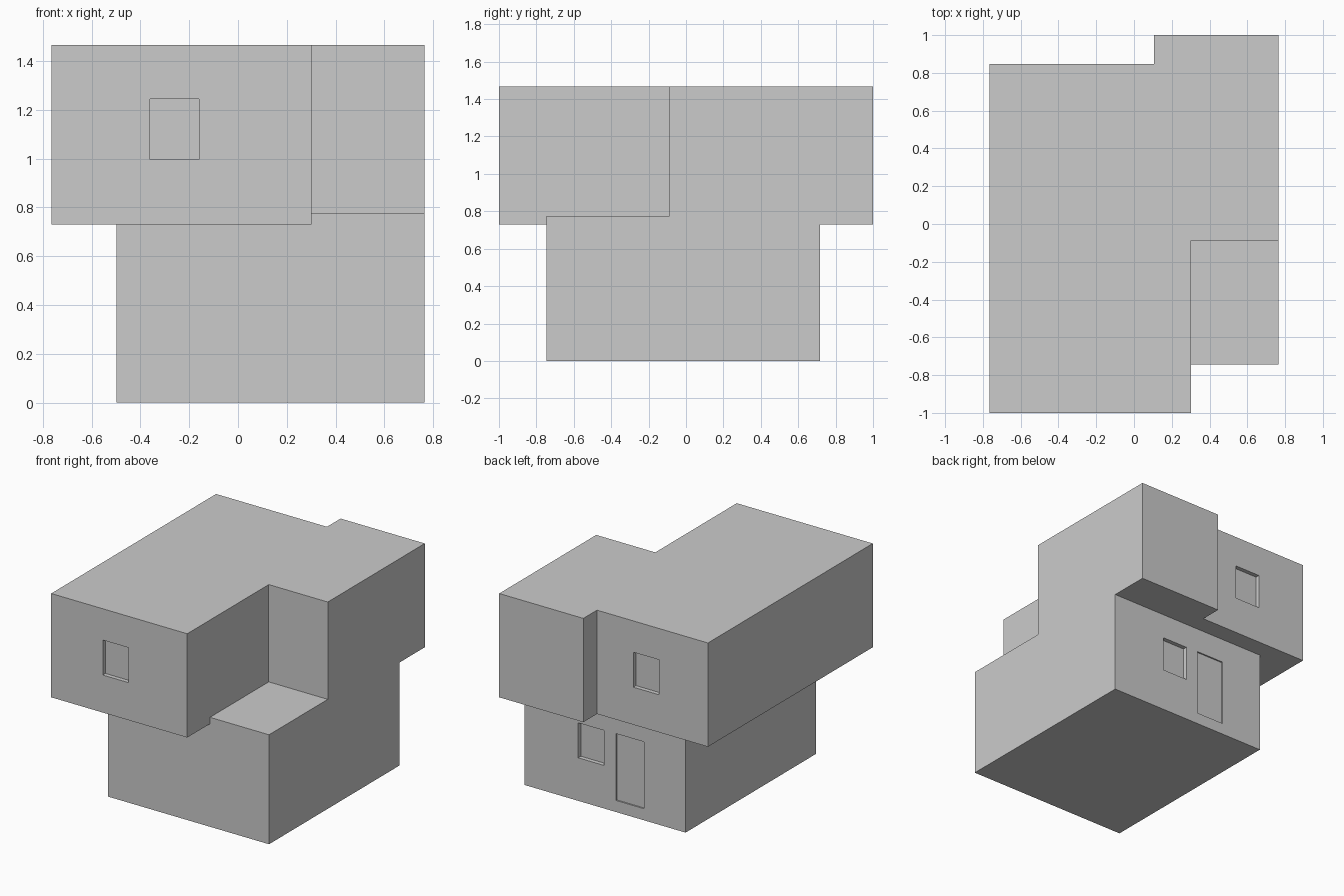
import bpy, bmesh

if "Cube" in bpy.data.objects:
    bpy.data.objects.remove(bpy.data.objects["Cube"])


def prism(name, outline, z0, z1):
    """Extrude a counter-clockwise plan outline from z0 to z1."""
    bm = bmesh.new()
    base = bm.faces.new([bm.verts.new((x, y, z0)) for x, y in outline])
    top = bmesh.ops.extrude_face_region(bm, geom=[base])["geom"]
    bmesh.ops.translate(bm, vec=(0, 0, z1 - z0),
                        verts=[v for v in top if isinstance(v, bmesh.types.BMVert)])
    bmesh.ops.recalc_face_normals(bm, faces=bm.faces)
    mesh = bpy.data.meshes.new(name)
    bm.to_mesh(mesh)
    bm.free()
    obj = bpy.data.objects.new(name, mesh)
    bpy.context.collection.objects.link(obj)
    return obj


def box(name, x0, x1, y0, y1, z0, z1):
    return prism(name, [(x0, y0), (x1, y0), (x1, y1), (x0, y1)], z0, z1)


def boolean(target, tool, operation):
    """Apply a boolean and remove the tool object."""
    mod = target.modifiers.new(operation, "BOOLEAN")
    mod.operation, mod.object, mod.solver = operation, tool, "EXACT"
    tool.hide_render = True
    bpy.context.view_layer.objects.active = target
    bpy.ops.object.modifier_apply(modifier=mod.name)
    bpy.data.objects.remove(tool)


# Overhanging upper storey, fused with the ground storey and its terrace
house = prism("house", [(-0.765, -1), (0.302, -1), (0.302, -0.087), (0.765, -0.087),
                        (0.765, 1), (0.105, 1), (0.105, 0.847), (-0.765, 0.847)],
              0.73, 1.466)
boolean(house, box("ground_storey", -0.498, 0.765, -0.745, 0.716, 0, 0.776), "UNION")

# Openings: x0, x1, wall y, outward direction, z0, z1, recess depth
openings = {
    "front_window": (-0.36, -0.16, -1, -1, 0.996, 1.244, 0.03),
    "upper_back_window": (-0.38, -0.18, 0.847, 1, 0.996, 1.244, 0.03),
    "lower_back_window": (0.143, 0.344, 0.716, 1, 0.305, 0.553, 0.03),
    "back_door": (-0.172, 0.048, 0.716, 1, 0.082, 0.556, 0.01),
}
for name, (x0, x1, y, out, z0, z1, depth) in openings.items():
    ya, yb = sorted((y - out * depth, y + out * 0.05))
    boolean(house, box(name, x0, x1, ya, yb, z0, z1), "DIFFERENCE")
